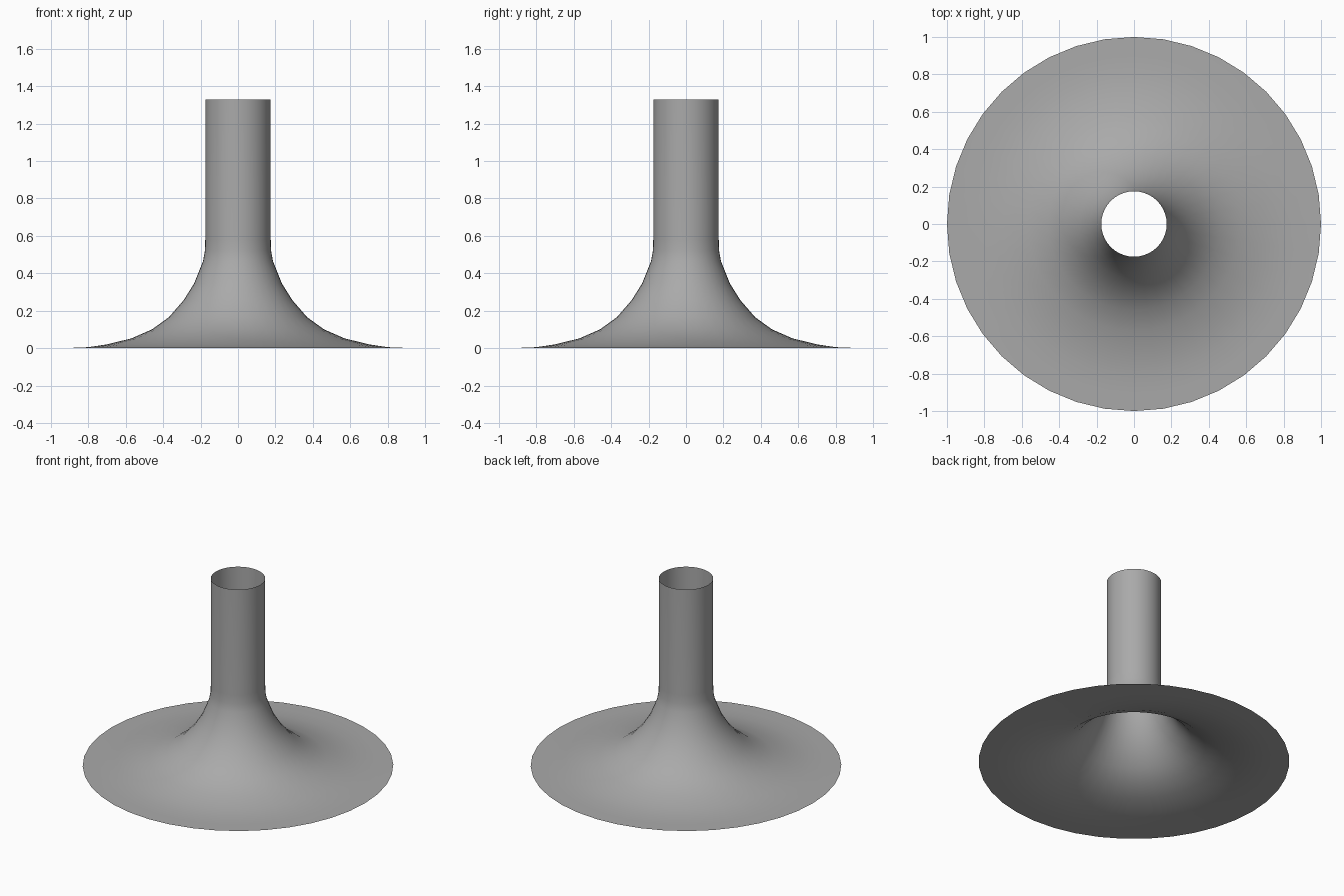
import bpy, bmesh, math

SIDES = 40

cube = bpy.data.objects.get("Cube")
if cube:
    bpy.data.objects.remove(cube, do_unlink=True)

# Plain grey finish
grey = bpy.data.materials.new("plain grey")
grey.use_nodes = True
colour = (0.4, 0.4, 0.4, 1)
grey.diffuse_color = colour
grey.node_tree.nodes["Principled BSDF"].inputs["Base Color"].default_value = colour

# Radius and height, from the wide rim up the flare to the open tube
profile = [(1, 0), (0.9, 0.001), (0.8, 0.005), (0.7, 0.02), (0.57, 0.052),
           (0.46, 0.1), (0.37, 0.165), (0.29, 0.257), (0.235, 0.345),
           (0.187, 0.465), (0.177, 0.52), (0.175, 0.58), (0.175, 1.33)]

# Single-walled flared tube, open at both ends
bm = bmesh.new()
rings = []
for radius, height in profile:
    ring = []
    for i in range(SIDES):
        angle = math.tau * i / SIDES
        ring.append(bm.verts.new((radius * math.cos(angle),
                                  radius * math.sin(angle), height)))
    rings.append(ring)
for low, high in zip(rings, rings[1:]):
    for i in range(SIDES):
        j = (i + 1) % SIDES
        face = bm.faces.new((low[i], low[j], high[j], high[i]))
        face.smooth = True

mesh = bpy.data.meshes.new("flared_tube")
bm.to_mesh(mesh)
bm.free()
mesh.materials.append(grey)
tube = bpy.data.objects.new("flared_tube", mesh)
bpy.context.collection.objects.link(tube)
